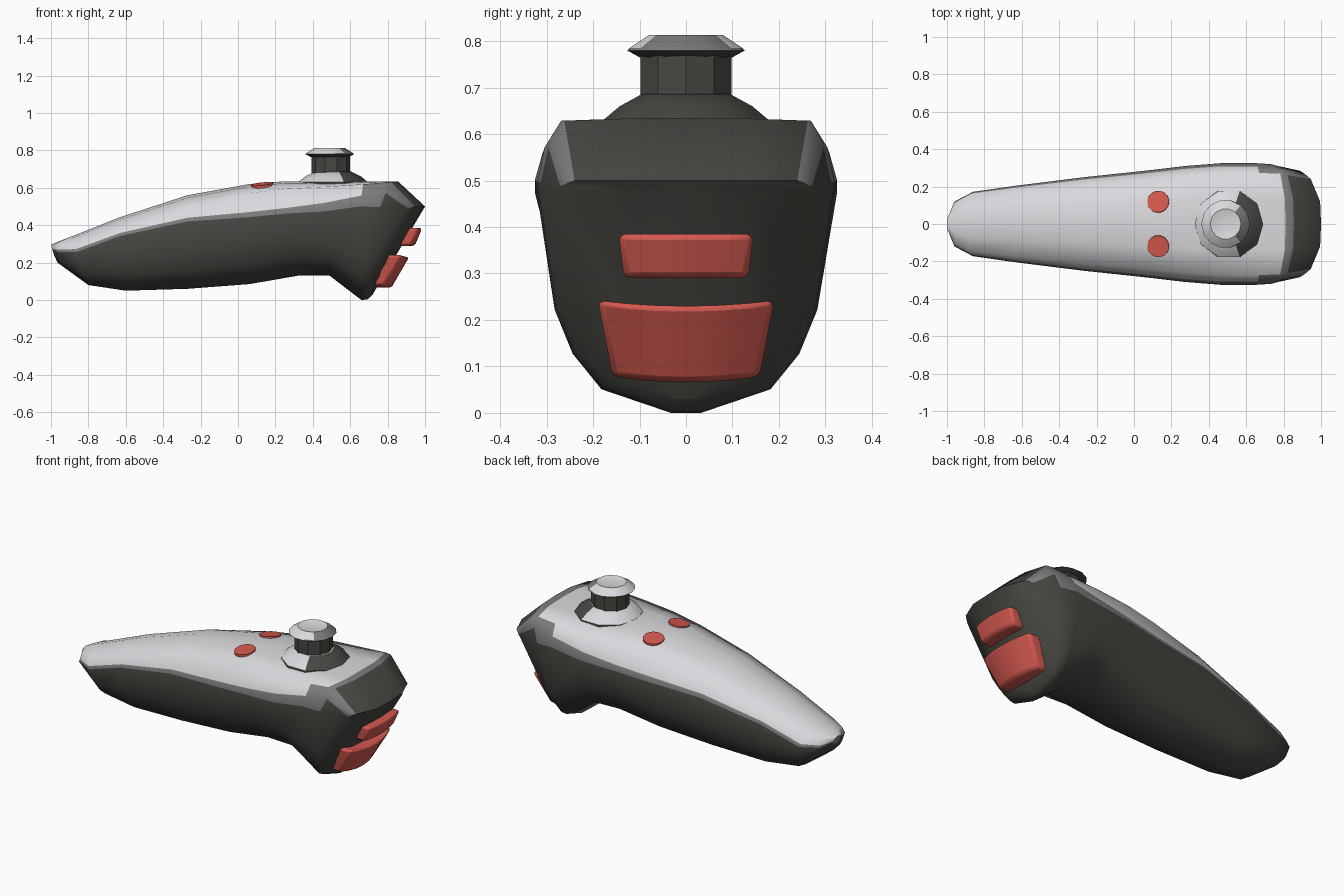
import bpy, bmesh, math

if "Cube" in bpy.data.objects:
    bpy.data.objects.remove(bpy.data.objects["Cube"])


def mat(name, r, g, b):
    m = bpy.data.materials.new(name)
    m.diffuse_color = (r, g, b, 1)
    m.use_nodes = True
    m.node_tree.nodes["Principled BSDF"].inputs["Base Color"].default_value = m.diffuse_color
    return m


LIGHT = mat("light_grey", 0.70, 0.70, 0.73)
MID = mat("mid_grey", 0.20, 0.20, 0.20)
DARK = mat("charcoal", 0.062, 0.064, 0.054)
RED = mat("red", 0.66, 0.10, 0.08)


def finish(name, bm, mats, angle=40):
    bmesh.ops.recalc_face_normals(bm, faces=bm.faces)
    me = bpy.data.meshes.new(name)
    bm.to_mesh(me)
    bm.free()
    ob = bpy.data.objects.new(name, me)
    bpy.context.collection.objects.link(ob)
    for m in mats:
        me.materials.append(m)
    bpy.ops.object.select_all(action='DESELECT')
    ob.select_set(True)
    bpy.context.view_layer.objects.active = ob
    bpy.ops.object.shade_smooth_by_angle(angle=math.radians(angle))
    return ob


# Body sections: top x, top z, bottom x, bottom z, half width,
# height fraction of widest row, of the light edge, shoulder drop, side setback
SECTIONS = [
    (-1.00, .295, -.985, .245, .04, .50, .60, .15, 0),
    (-.955, .315, -.965, .20, .12, .50, .60, .15, 0),
    (-.89, .34, -.80, .08, .172, .68, .74, .14, 0),
    (-.64, .44, -.60, .05, .205, .75, .79, .12, 0),
    (-.27, .56, -.27, .06, .250, .72, .76, .11, 0),
    (.06, .62, .06, .085, .285, .67, .72, .09, 0),
    (.25, .635, .32, .13, .31, .66, .72, .08, 0),
    (.45, .635, .49, .13, .325, .68, .77, .06, 0),
    (.68, .635, .66, .00, .325, .79, .88, .025, .02),
    (.81, .635, .69, .003, .320, .78, .90, .01, .05),
    (.855, .635, .70, .01, .312, .78, .90, .01, .06),
    (1.00, .50, .72, .03, .285, .95, .975, 0, .10),
]


def half_ring(vm, va, d):
    return [(0, 1), (.42, 1 - d * .25), (.84, 1 - d), (.95, va), (1, vm),
            (.87, .35), (.75, .2), (.56, .08), (.1, 0)]


def place(sec, u, v):
    xt, zt, xb, zb, w, vm, va, d, back = sec
    return (xb + (xt - xb) * v - back * abs(u) ** 3.5, u * w, zb + (zt - zb) * v)


# Body: loft through the sections, coloured by row
bm = bmesh.new()
rings = []
for sec in SECTIONS:
    half = half_ring(*sec[5:8])
    pts = half + [(-u, v) for u, v in half[:0:-1]]
    rings.append([bm.verts.new(place(sec, u, v)) for u, v in pts])
n = len(rings[0])
last = len(rings) - 2
for i in range(last + 1):
    a, b = rings[i], rings[i + 1]
    for j in range(n):
        k = (j + 1) % n
        f = bm.faces.new((a[j], a[k], b[k], b[j]))
        row = min(j, n - 1 - j)
        f.material_index = 0 if row < 3 else 1 if row == 3 else 2
        if i == last:
            f.material_index = 1 if row == 2 else 2
        elif row < 3 and (i == last - 1 or (i == last - 2 and row == 2)):
            f.material_index = 1
bm.faces.new(rings[0]).material_index = 1
# Front face: bulging grid that meets the last ring
nose = SECTIONS[-1]
grid = [[bm.verts.new(place(nose, u * s, v)) for s in (-1, -.5, 0, .5, 1)]
        for u, v in half_ring(*nose[5:8])[2:]]
for a, b in zip(grid, grid[1:]):
    for j in range(4):
        bm.faces.new((a[j], a[j + 1], b[j + 1], b[j])).material_index = 2
bmesh.ops.remove_doubles(bm, verts=bm.verts, dist=.0005)
finish("body", bm, [LIGHT, MID, DARK], 60)


# Thumb stick parts: turned profiles (radius, height)
def lathe(name, profile, mats, rule, seg=12, cx=.49):
    bm = bmesh.new()
    rows = [[bm.verts.new((cx + r * math.cos(2 * math.pi * s / seg),
                           r * math.sin(2 * math.pi * s / seg), z))
             for s in range(seg)] for r, z in profile]
    for a, b in zip(rows, rows[1:]):
        for s in range(seg):
            t = (s + 1) % seg
            bm.faces.new((a[s], a[t], b[t], b[s]))
    bm.faces.new(rows[0])
    bm.faces.new(rows[-1])
    bmesh.ops.recalc_face_normals(bm, faces=bm.faces)
    for f in bm.faces:
        f.material_index = rule(f.normal)
    return finish(name, bm, mats, 35)


lathe("stick_base", [(.19, .60), (.185, .632), (.15, .66), (.10, .686)],
      [LIGHT, DARK], lambda nr: 1 if nr.x > .25 or nr.z < .2 else 0, 10, .508)
lathe("stick_stem", [(.103, .67), (.103, .77)], [DARK], lambda nr: 0, 10, .497)
lathe("stick_cap", [(.10, .764), (.13, .78), (.125, .785), (.082, .813), (.05, .805)],
      [LIGHT, MID, DARK],
      lambda nr: 2 if nr.z < 0 else 1 if nr.x > .3 or nr.z < .3 else 0, 14)

# Round buttons on top, tilted to follow the shell
for side, label in ((1, "left"), (-1, "right")):
    bm = bmesh.new()
    bmesh.ops.create_cone(bm, cap_ends=True, segments=24, radius1=.06,
                          radius2=.058, depth=.03)
    ob = finish(label + "_round_button", bm, [RED])
    ob.location = (.13, side * .118, .606)
    ob.rotation_euler = (-side * math.radians(8), -math.radians(6), 0)


# Front triggers: slanted blocks with a curved face
def trigger(name, zt, zb, back, front, wt, wb, curve, lift):
    bm = bmesh.new()
    cols = []
    for i in range(7):
        t = i / 3 - 1
        c, h = curve * t * t, lift * t * t
        cols.append([bm.verts.new(p) for p in (
            (back[0] - c, t * wt, zt + h), (front[0] - c, t * wt, zt + h),
            (front[1] - c, t * wb, zb + h), (back[1] - c, t * wb, zb + h))])
    for a, b in zip(cols, cols[1:]):
        for j in range(4):
            k = (j + 1) % 4
            bm.faces.new((a[j], a[k], b[k], b[j]))
    bm.faces.new(cols[0])
    bm.faces.new(cols[-1])
    ob = finish(name, bm, [RED], 50)
    bev = ob.modifiers.new("soft_edges", 'BEVEL')
    bev.width = .014
    bev.segments = 2
    bev.limit_method = 'ANGLE'
    bev.angle_limit = math.radians(40)


trigger("lower_trigger", .23, .066, (.80, .725), (.915, .82), .19, .158, .04, .012)
trigger("upper_trigger", .385, .29, (.905, .865), (.985, .945), .145, .134, .02, 0)
